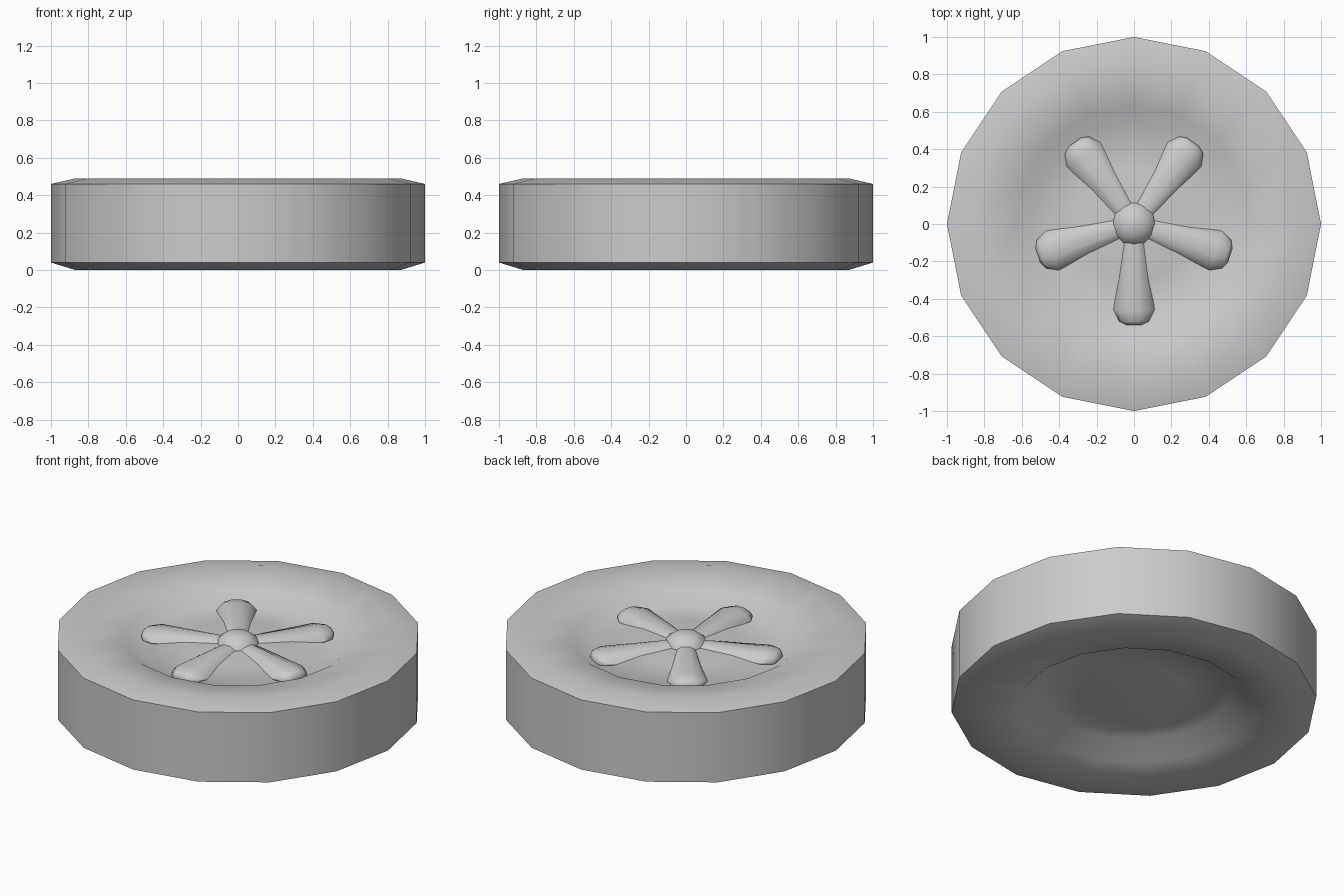
import bpy, bmesh
from math import sin, cos, pi, radians

if "Cube" in bpy.data.objects:
    bpy.data.objects.remove(bpy.data.objects["Cube"])


def loft(name, rings, cap_ends=True, angle=60):
    """Skin a list of equal-length point rings; a one-point ring is a pole."""
    bm = bmesh.new()
    vs = [[bm.verts.new(p) for p in ring] for ring in rings]
    for a, b in zip(vs, vs[1:]):
        n = max(len(a), len(b))
        for i in range(n):
            j = (i + 1) % n
            quad = [a[i % len(a)], a[j % len(a)], b[j % len(b)], b[i % len(b)]]
            bm.faces.new(list(dict.fromkeys(quad)))
    if cap_ends:
        for ring in (vs[0], vs[-1]):
            if len(ring) > 2:
                bm.faces.new(ring)
    bmesh.ops.recalc_face_normals(bm, faces=bm.faces)
    me = bpy.data.meshes.new(name)
    bm.to_mesh(me)
    bm.free()
    ob = bpy.data.objects.new(name, me)
    bpy.context.collection.objects.link(ob)
    bpy.ops.object.select_all(action='DESELECT')
    ob.select_set(True)
    bpy.context.view_layer.objects.active = ob
    bpy.ops.object.shade_smooth_by_angle(angle=radians(angle))
    return ob


def circle(r, z, n=16):
    if r == 0:
        return [(0, 0, z)]
    return [(r * cos(2 * pi * i / n), r * sin(2 * pi * i / n), z) for i in range(n)]


# Tyre with dished front face, gently domed centre and domed back plate
wheel_profile = [(0, 0.43), (0.3, 0.42), (0.54, 0.395), (0.63, 0.455), (0.87, 0.49),
                 (1, 0.46), (1, 0.04), (0.87, 0.0), (0.63, 0.035), (0.53, 0.13),
                 (0.3, 0.105), (0, 0.095)]
loft("tyre", [circle(r, z) for r, z in wheel_profile], cap_ends=False)

# Five tapered spokes: (distance, half width, half height, centre height)
spoke_profile = [(0.06, 0.055, 0.042, 0.405), (0.46, 0.11, 0.047, 0.405),
                 (0.52, 0.08, 0.038, 0.405), (0.54, 0.04, 0.022, 0.405)]
for k in range(5):
    rings = [[(d, w * cos(2 * pi * i / 10), z + h * sin(2 * pi * i / 10))
              for i in range(10)] for d, w, h, z in spoke_profile]
    spoke = loft(f"spoke_{k + 1}", rings)
    spoke.rotation_euler.z = radians(-90 + 72 * k)

# Rounded hub
hub_rings = [circle(0 if i in (0, 6) else 0.125 * sin(pi * i / 6),
                    0.40 + 0.09 * cos(pi * i / 6), 12) for i in range(7)]
loft("hub", hub_rings)
